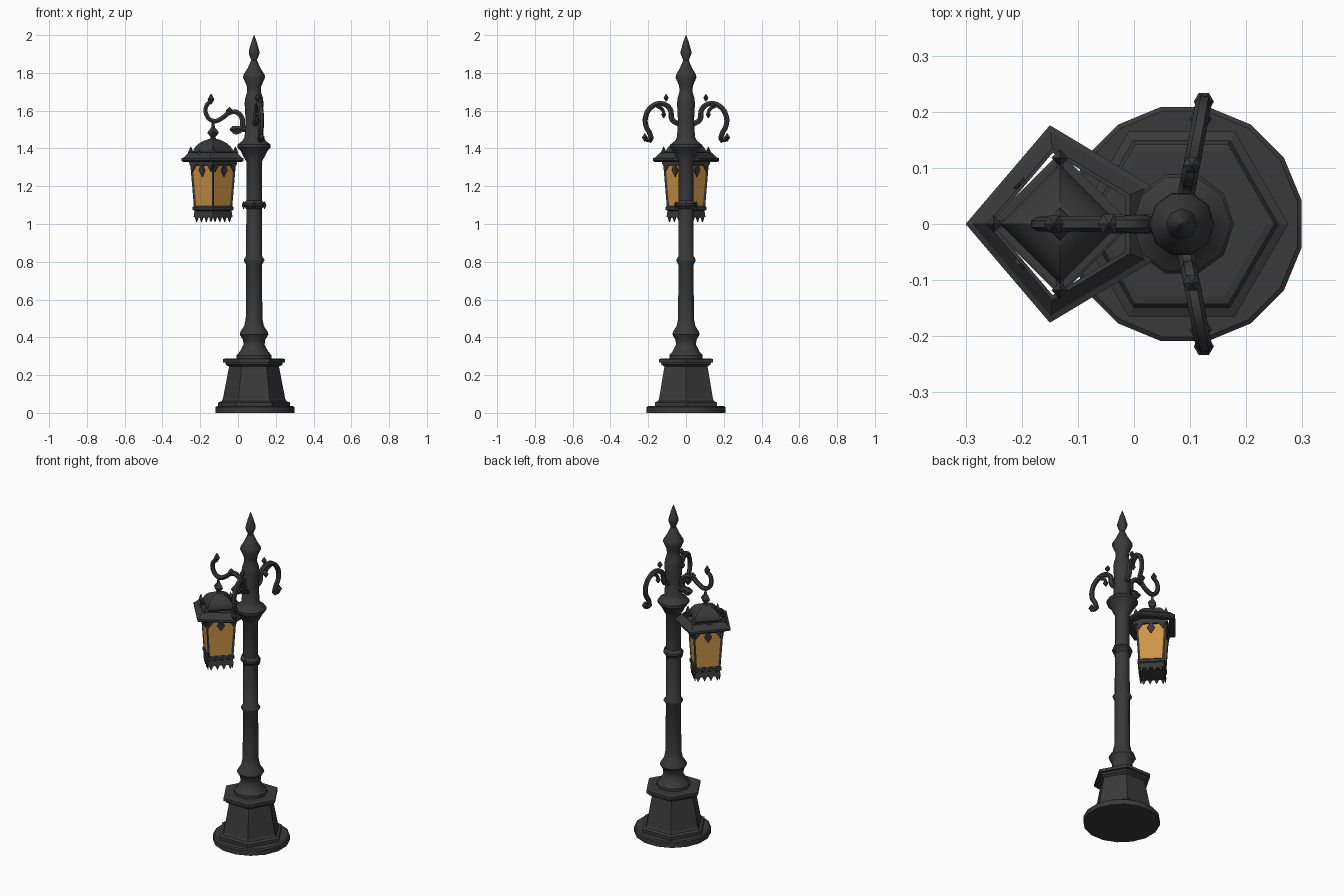
import bpy, bmesh, math
from mathutils import Matrix, Vector

cube = bpy.data.objects.get("Cube")
if cube:
    bpy.data.objects.remove(cube, do_unlink=True)


def material(name, rgb):
    m = bpy.data.materials.new(name)
    m.use_nodes = True
    m.diffuse_color = (*rgb, 1)
    m.node_tree.nodes["Principled BSDF"].inputs["Base Color"].default_value = (*rgb, 1)
    return m


IRON = material("dark_iron", (0.042, 0.042, 0.042))
GLASS = material("amber_glass", (0.62, 0.30, 0.06))
POLE = (0.085, 0)
LAMP = (-0.132, 0)


def finish(name, bm, smooth=0, mats=(IRON,)):
    bmesh.ops.recalc_face_normals(bm, faces=bm.faces)
    me = bpy.data.meshes.new(name)
    bm.to_mesh(me)
    bm.free()
    for m in mats:
        me.materials.append(m)
    ob = bpy.data.objects.new(name, me)
    bpy.context.collection.objects.link(ob)
    if smooth:
        select(ob)
        bpy.ops.object.shade_smooth_by_angle(angle=math.radians(smooth))
    return ob


def select(ob):
    bpy.ops.object.select_all(action='DESELECT')
    ob.select_set(True)
    bpy.context.view_layer.objects.active = ob


def loft(bm, loops, wrap=False):
    rings = [[bm.verts.new(p) for p in loop] for loop in loops]
    n = len(rings[0])
    pairs = list(zip(rings, rings[1:]))
    if wrap:
        pairs.append((rings[-1], rings[0]))
    for a, b in pairs:
        for i in range(n):
            j = (i + 1) % n
            bm.faces.new((a[i], a[j], b[j], b[i]))
    if not wrap:
        bm.faces.new(rings[0])
        bm.faces.new(rings[-1])


def turned(name, profile, sides, centre, smooth=0, start=0.0):
    """Stack of regular polygons from (radius, height) pairs."""
    bm = bmesh.new()
    step = 2 * math.pi / sides
    loft(bm, [[(centre[0] + r * math.cos(start + i * step),
                centre[1] + r * math.sin(start + i * step), z) for i in range(sides)]
              for r, z in profile])
    return finish(name, bm, smooth)


def scroll(name, path, place, radii):
    """Tapered tube through (distance, height) points."""
    cu = bpy.data.curves.new(name, 'CURVE')
    cu.dimensions = '3D'
    cu.bevel_depth = 0.016
    cu.bevel_resolution = 1
    cu.resolution_u = 4
    cu.use_fill_caps = True
    sp = cu.splines.new('BEZIER')
    sp.bezier_points.add(len(path) - 1)
    for i, (pt, p) in enumerate(zip(sp.bezier_points, path)):
        pt.co = place(*p)
        pt.handle_left_type = pt.handle_right_type = 'AUTO'
        t = i / (len(path) - 1)
        pt.radius = radii[0] * (1 - t) + radii[1] * t
    cu.materials.append(IRON)
    ob = bpy.data.objects.new(name, cu)
    bpy.context.collection.objects.link(ob)
    select(ob)
    bpy.ops.object.convert(target='MESH')
    bpy.ops.object.shade_smooth_by_angle(angle=math.radians(50))


def bud(name, pos, r, h):
    """Small faceted bead with points at both ends."""
    turned(name, [(0.002, pos[2] - h), (r, pos[2]), (0.002, pos[2] + h)], 6, pos[:2])


# Base: round slab, then the six-sided plinth
turned("base_disc", [(0.213, 0), (0.213, 0.03), (0.205, 0.036)], 16, (0.09, 0), 30, math.pi / 16)
turned("plinth", [(0.19, 0.034), (0.19, 0.055), (0.172, 0.062), (0.165, 0.075), (0.132, 0.245),
                  (0.15, 0.255), (0.152, 0.266), (0.165, 0.268), (0.165, 0.285), (0.15, 0.288)],
       6, POLE)

# Post with its collars and pointed top
turned("post", [(0.093, 0.286), (0.093, 0.305), (0.075, 0.325), (0.056, 0.36), (0.058, 0.385),
                (0.076, 0.415), (0.072, 0.43), (0.052, 0.46), (0.044, 0.5), (0.042, 0.785),
                (0.054, 0.805), (0.054, 0.812), (0.042, 0.83), (0.041, 1.08), (0.056, 1.097),
                (0.056, 1.108), (0.041, 1.125), (0.041, 1.33), (0.058, 1.36), (0.07, 1.385),
                (0.088, 1.405), (0.088, 1.42), (0.062, 1.44), (0.05, 1.46), (0.045, 1.55),
                (0.05, 1.64), (0.046, 1.67), (0.036, 1.70), (0.038, 1.73), (0.058, 1.775),
                (0.056, 1.79), (0.034, 1.825), (0.016, 1.865)], 10, POLE, 40)
turned("post_finial", [(0.012, 1.86), (0.028, 1.90), (0.028, 1.915), (0.014, 1.965), (0.001, 2.0)],
       8, POLE, 50)
for i in range(4):
    a = i * math.pi / 2
    bud("collar_bead", (POLE[0] + 0.055 * math.cos(a), 0.055 * math.sin(a), 1.10), 0.01, 0.02)

# Lantern hanger scroll
scroll("lantern_hanger", [(0.04, 1.50), (-0.02, 1.495), (0.005, 1.492), (0.025, 1.535),
                          (0.0, 1.588), (-0.045, 1.59), (-0.085, 1.56), (-0.13, 1.545),
                          (-0.168, 1.58), (-0.165, 1.63), (-0.138, 1.655)],
       lambda d, z: (d, 0, z), (1.05, 0.75))
bud("hanger_tip", (-0.143, 0, 1.66), 0.018, 0.028)
bud("hanger_curl_end", (-0.025, 0, 1.50), 0.02, 0.02)
bud("hanger_curl_top", (-0.045, 0, 1.60), 0.02, 0.02)

# Mirrored side scrolls
for side, word in ((1, "left"), (-1, "right")):
    def place(d, z):
        return (0.083 + 0.19 * d, side * d, z)
    scroll("scroll_" + word, [(0.04, 1.53), (0.072, 1.55), (0.085, 1.61), (0.13, 1.638),
                              (0.18, 1.622), (0.213, 1.57), (0.212, 1.52), (0.19, 1.475),
                              (0.188, 1.45), (0.212, 1.445)], place, (0.95, 0.85))
    scroll("inner_curl_" + word, [(0.16, 1.63), (0.125, 1.605), (0.115, 1.57)],
           place, (0.7, 0.5))
    bud("scroll_bud_" + word, place(0.105, 1.668), 0.016, 0.02)
    bud("curl_bud_" + word, place(0.118, 1.58), 0.016, 0.02)
    bud("scroll_end_" + word, place(0.218, 1.458), 0.018, 0.022)
    bud("scroll_foot_" + word, place(0.188, 1.45), 0.02, 0.022)

# Lantern body: tapered box with inset glass on the four sides
body = turned("lantern_body", [(0.101, 1.085), (0.122, 1.335)], 4, LAMP)
body.data.materials.append(GLASS)
bm = bmesh.new()
bm.from_mesh(body.data)
bm.normal_update()
panes = [f for f in bm.faces if abs(f.normal.z) < 0.5]
bmesh.ops.inset_individual(bm, faces=panes, thickness=0.017, depth=-0.005)
for f in panes:
    f.material_index = 1
bm.to_mesh(body.data)
bm.free()

turned("lantern_foot", [(0.095, 1.035), (0.103, 1.038), (0.098, 1.07), (0.108, 1.075),
                        (0.108, 1.09), (0.101, 1.095)], 4, LAMP)
turned("lantern_top_band", [(0.121, 1.31), (0.125, 1.312), (0.128, 1.34), (0.12, 1.342)], 4, LAMP)


def wall(k, out, along, z):
    """Point on side k of the lantern."""
    a = math.pi / 4 + k * math.pi / 2
    n, t = Vector((math.cos(a), math.sin(a), 0)), Vector((-math.sin(a), math.cos(a), 0))
    return Vector((*LAMP, z)) + n * out + t * along


def plate(name, k, out, along, shape, mat=IRON, lean=0.0, thick=0.006):
    """Thin plate on side k; shape holds (along, height) points."""
    z0 = shape[0][1]
    bm = bmesh.new()
    loft(bm, [[wall(k, out + o + lean * (z - z0), along + s, z) for s, z in shape]
              for o in (0, thick)])
    finish(name, bm, 0, (mat,))


for k in range(4):
    # Pointed drops under the foot, with small glass lights above them
    for i in range(4):
        plate("foot_drop", k, 0.066, -0.054 + i * 0.036,
              [(-0.016, 1.045), (0.016, 1.045), (0, 1.01)])
    for i in range(3):
        plate("foot_light", k, 0.0685, -0.036 + i * 0.036,
              [(-0.009, 1.048), (0.009, 1.048), (0, 1.066)], GLASS, -0.1, 0.003)
    # Diamond ornament and corner brackets at the head of each pane
    plate("pane_diamond", k, 0.078, 0,
          [(0, 1.25), (0.022, 1.285), (0, 1.325), (-0.022, 1.285)], lean=0.07)
    for s in (-1, 1):
        plate("pane_bracket", k, 0.081, s * 0.07,
              [(0, 1.275), (s * 0.006, 1.315), (-s * 0.03, 1.315)], lean=0.05)
    # Upright leaf on each eave side
    if k in (1, 2):
        plate("eave_leaf", k, 0.098, 0, [(-0.02, 1.36), (0.02, 1.36), (0, 1.395)])

# Five-cornered eave, open in the middle
PLAN = [(-0.168, 0), (-0.018, 0.176), (0.162, 0.068), (0.162, -0.068), (-0.018, -0.176)]
bm = bmesh.new()
loft(bm, [[(LAMP[0] + x * s, y * s, z) for x, y in PLAN]
          for s, z in ((0.72, 1.33), (0.93, 1.328), (1, 1.335), (1, 1.348), (0.93, 1.352),
                       (0.77, 1.378), (0.72, 1.378))], wrap=True)
finish("lantern_eave", bm)

# Corner spikes and the bars carrying the roof
for i in range(4):
    a = i * math.pi / 2
    c = (LAMP[0] + 0.118 * math.cos(a), 0.118 * math.sin(a))
    turned("corner_spike", [(0.014, 1.355), (0.015, 1.38), (0.001, 1.41)], 4, c)
for i in (0, 1):
    bm = bmesh.new()
    bmesh.ops.create_cube(bm, size=1, matrix=Matrix.Translation((*LAMP, 1.37)) @
                          Matrix.Rotation(i * math.pi / 2, 4, 'Z') @
                          Matrix.Diagonal((0.24, 0.014, 0.014, 1)))
    finish("roof_bar", bm)

# Domed roof and its finial
turned("lantern_roof", [(0.09, 1.365), (0.106, 1.38), (0.104, 1.392), (0.093, 1.41), (0.07, 1.43),
                        (0.042, 1.443), (0.022, 1.45)], 4, LAMP, 35)
turned("lantern_finial", [(0.02, 1.445), (0.012, 1.46), (0.03, 1.482), (0.026, 1.492),
                          (0.01, 1.51), (0.006, 1.545)], 4, LAMP)
